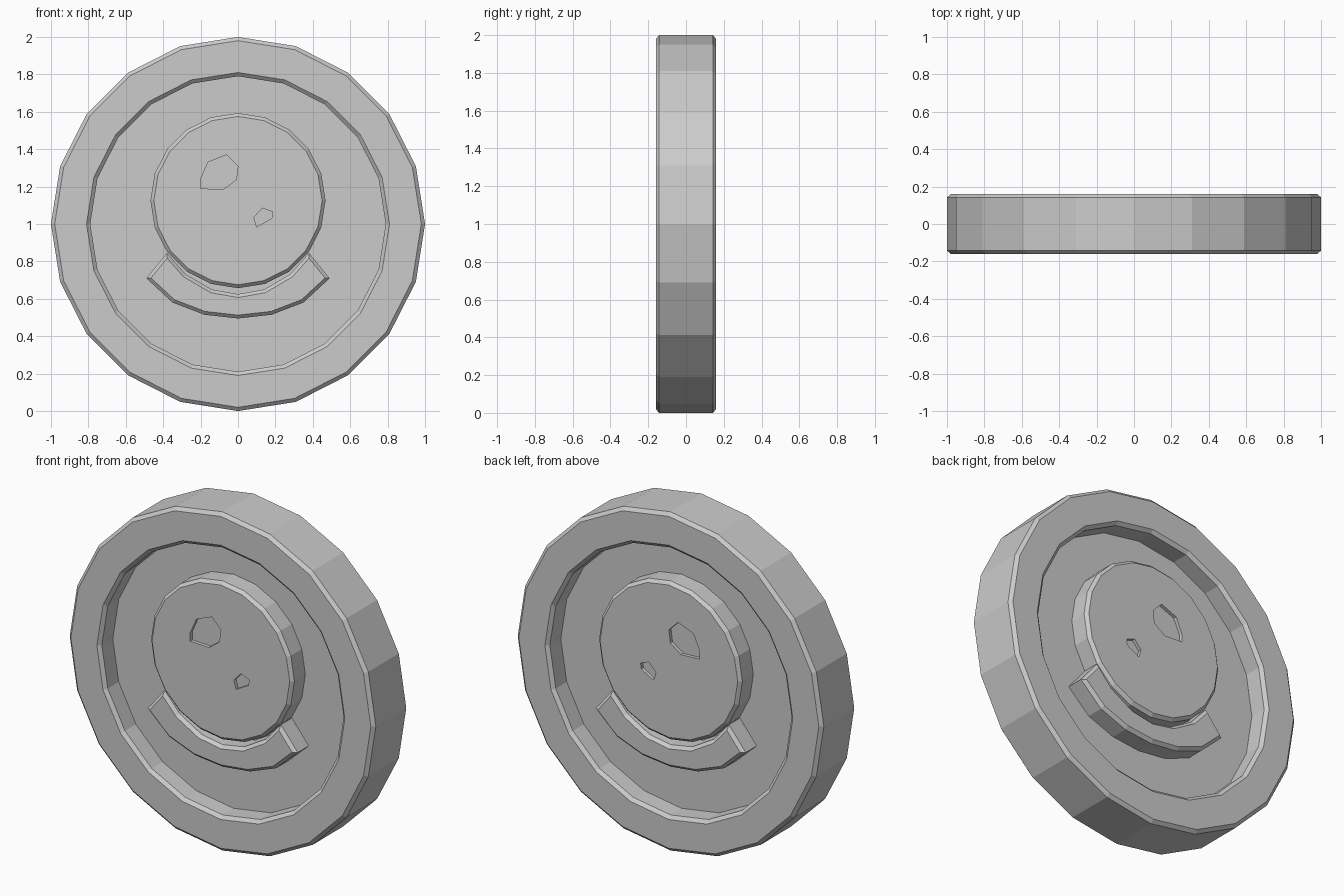
import bpy, bmesh, math

cube = bpy.data.objects.get("Cube")
if cube:
    bpy.data.objects.remove(cube)

SIDES = 20
FRONT = -0.16      # level of the rim and the raised emblem
FLOOR = -0.04      # recessed field between them
CHAMFER = 0.018

grey = bpy.data.materials.new("plain grey")
grey.use_nodes = True
grey.diffuse_color = (0.6, 0.6, 0.6, 1)
grey.node_tree.nodes["Principled BSDF"].inputs["Base Color"].default_value = (0.6, 0.6, 0.6, 1)


def finish(name, bm):
    bmesh.ops.recalc_face_normals(bm, faces=bm.faces)
    mesh = bpy.data.meshes.new(name)
    bm.to_mesh(mesh)
    bm.free()
    mesh.materials.append(grey)
    obj = bpy.data.objects.new(name, mesh)
    bpy.context.collection.objects.link(obj)
    return obj


def mirror_to_back(obj):
    mod = obj.modifiers.new("back_side", 'MIRROR')
    mod.use_axis = (False, True, False)


def circle(radius, z):
    return [(radius * math.sin(math.tau * i / SIDES), z + radius * math.cos(math.tau * i / SIDES))
            for i in range(SIDES)]


def prism(name, outline, back, front, chamfer=0):
    """Extrude an x-z outline forward, with an optional chamfer on its front edge."""
    bm = bmesh.new()
    face = bm.faces.new([bm.verts.new((x, back, z)) for x, z in outline])
    ext = bmesh.ops.extrude_face_region(bm, geom=[face])["geom"]
    for v in ext:
        if isinstance(v, bmesh.types.BMVert):
            v.co.y = front
    if not any(f == face for f in bm.faces):
        bm.faces.new([v for v in bm.verts if v.co.y == back])
    bmesh.ops.recalc_face_normals(bm, faces=bm.faces)
    if chamfer:
        edges = [e for e in bm.edges if all(abs(v.co.y - front) < 1e-5 for v in e.verts)]
        bmesh.ops.bevel(bm, geom=edges, offset=chamfer, segments=1, affect='EDGES')
    return finish(name, bm)


# Coin body: half profile (radius, y) spun round, then mirrored to the back
profile = [(0, FLOOR), (0.79, FLOOR), (0.79, FRONT + CHAMFER), (0.81, FRONT),
           (0.98, FRONT), (1, FRONT + CHAMFER), (1, 0)]
bm = bmesh.new()
verts = [bm.verts.new((r, y, 1)) for r, y in profile]
edges = [bm.edges.new(pair) for pair in zip(verts, verts[1:])]
bmesh.ops.spin(bm, geom=verts + edges, cent=(0, 0, 1), axis=(0, 1, 0),
               angle=math.tau, steps=SIDES, use_duplicate=False)
bmesh.ops.remove_doubles(bm, verts=bm.verts, dist=1e-4)
mirror_to_back(finish("coin_body", bm))

# Raised round disc with two shallow pits
disc = prism("raised_disc", circle(0.468, 1.125), FLOOR + 0.02, FRONT, CHAMFER)
pits = {
    "large_pit": [(-0.2, 1.19), (-0.2, 1.24), (-0.16, 1.33), (-0.06, 1.37),
                  (0, 1.31), (-0.01, 1.235), (-0.08, 1.185)],
    "small_pit": [(0.1, 0.985), (0.085, 1.035), (0.13, 1.085), (0.185, 1.065), (0.18, 1.03)],
}
bpy.context.view_layer.objects.active = disc
for name, outline in pits.items():
    cutter = prism(name, outline, FRONT + 0.02, FRONT - 0.1)
    cutter.hide_render = True
    mod = disc.modifiers.new(name, 'BOOLEAN')
    mod.operation = 'DIFFERENCE'
    mod.solver = 'EXACT'
    mod.object = cutter
    bpy.ops.object.modifier_apply(modifier=name)
    bpy.data.objects.remove(cutter)
mirror_to_back(disc)

# Curved band under the disc: half outline, mirrored left to right
lower = [(0, 0.495), (0.18, 0.515), (0.35, 0.58), (0.49, 0.71)]
upper = [(0.38, 0.845), (0.28, 0.732), (0.14, 0.65), (0, 0.625)]
half = lower + upper
band = half + [(-x, z) for x, z in reversed(half) if x > 0]
mirror_to_back(prism("curved_band", band, FLOOR + 0.02, FRONT, CHAMFER))
